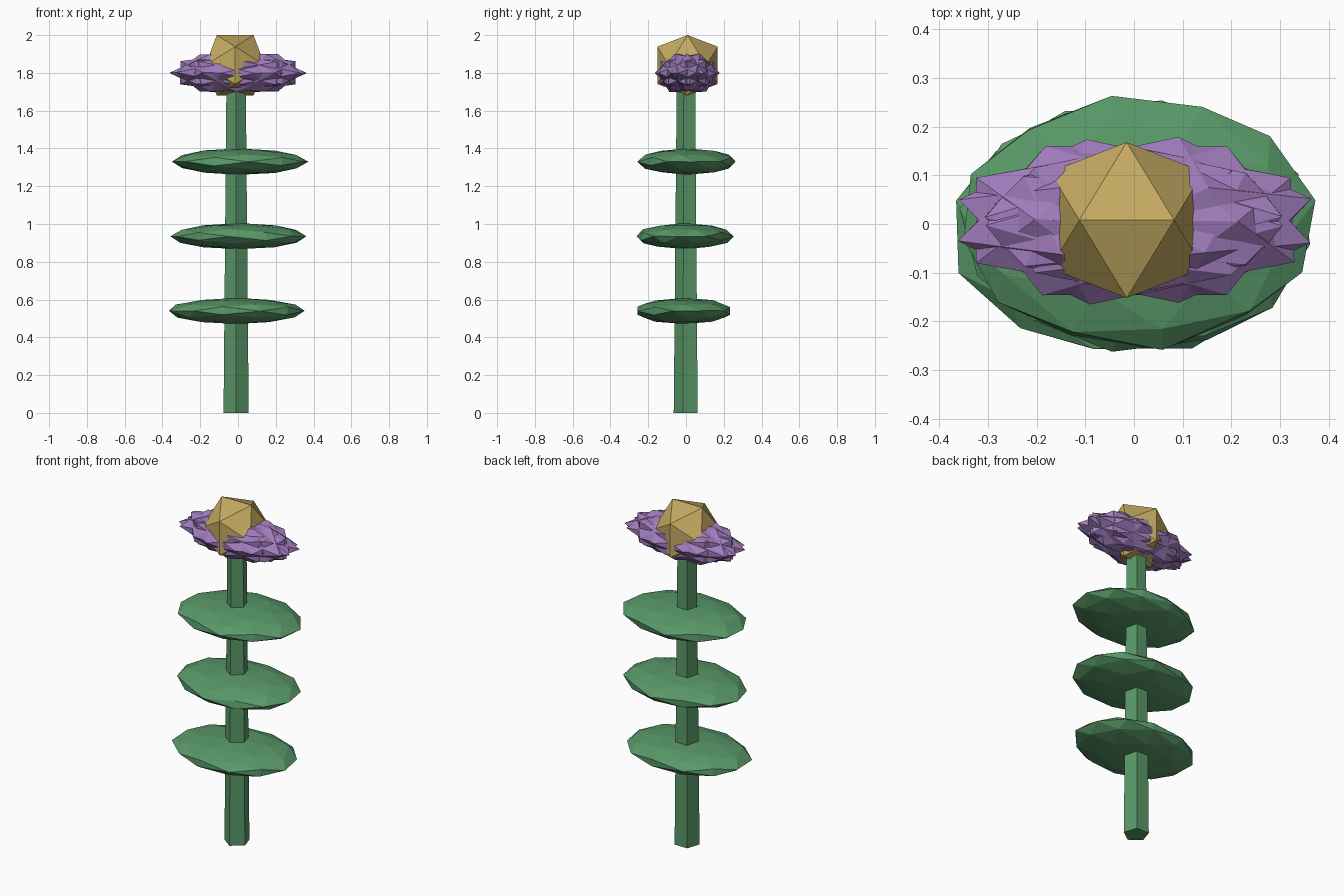
import bpy, bmesh, random
from math import sin, cos, pi, radians, sqrt
from mathutils import Vector, Matrix

if "Cube" in bpy.data.objects:
    bpy.data.objects.remove(bpy.data.objects["Cube"])

random.seed(4)
PHI = (1 + sqrt(5)) / 2


def material(name, rgb):
    m = bpy.data.materials.new(name)
    m.diffuse_color = (*rgb, 1)
    m.use_nodes = True
    m.node_tree.nodes["Principled BSDF"].inputs["Base Color"].default_value = m.diffuse_color
    return m


GREEN = material("leaf_green", (0.10, 0.32, 0.14))
PURPLE = material("petal_purple", (0.35, 0.20, 0.50))
GOLD = material("gold", (0.55, 0.40, 0.12))


def finish(bm, name, mat):
    bmesh.ops.recalc_face_normals(bm, faces=bm.faces)
    me = bpy.data.meshes.new(name)
    bm.to_mesh(me)
    bm.free()
    me.materials.append(mat)
    ob = bpy.data.objects.new(name, me)
    bpy.context.collection.objects.link(ob)


def icosa(bm, matrix, detail=0, jitter=0.0):
    """Icosahedron with an edge on top, optionally split once, then transformed."""
    pts = []
    for s in (1, -1):
        for t in (PHI, -PHI):
            pts += [Vector((s, 0, t)), Vector((0, t, s)), Vector((t, s, 0))]
    if detail:
        pts += [(p + q) / 2 for i, p in enumerate(pts) for q in pts[:i]
                if (p - q).length < 2.1]
    verts = [bm.verts.new(p.normalized()) for p in pts]
    bmesh.ops.convex_hull(bm, input=verts)
    for v in verts:
        d = Vector([random.uniform(-jitter, jitter) for _ in range(3)])
        v.co = matrix @ (v.co + d)


def place(center, scale, angle=0.0, offset=0.0):
    return (Matrix.Translation(center) @ Matrix.Diagonal((*scale, 1))
            @ Matrix.Rotation(radians(angle), 4, 'Z')
            @ Matrix.Translation((offset, 0, 0)))


# Five-sided tapering stem
bm = bmesh.new()
rings = []
for z, r in ((0, 0.070), (1.74, 0.054)):
    rings.append([bm.verts.new((-0.010 + r * cos(-pi / 2 + k * 2 * pi / 5),
                                0.005 + r * sin(-pi / 2 + k * 2 * pi / 5), z))
                  for k in range(5)])
for k in range(5):
    j = (k + 1) % 5
    bm.faces.new((rings[0][k], rings[0][j], rings[1][j], rings[1][k]))
bm.faces.new(rings[0])
bm.faces.new(rings[1])
finish(bm, "stem", GREEN)

# Three flattened faceted leaves
leaves = ((0.54, -0.012, -0.010, 20), (0.935, 0.006, -0.006, -8), (1.33, 0.006, 0.006, 9))
for i, (z, x, y, angle) in enumerate(leaves):
    bm = bmesh.new()
    icosa(bm, place((x, y, z), (0.365, 0.262, 0.069), angle), 1, 0.02)
    finish(bm, f"leaf_{i + 1}", GREEN)

# Eight overlapping petals turned about the stem inside a squashed envelope
for i in range(8):
    bm = bmesh.new()
    icosa(bm, place((0, 0.007, 1.80), (0.355, 0.168, 0.117), i * 45, 0.06), 0, 0.02)
    finish(bm, f"petal_{i + 1}", PURPLE)

# Gold flower centre
bm = bmesh.new()
icosa(bm, place((-0.015, 0.008, 1.84), (0.185, 0.188, 0.188)))
finish(bm, "flower_centre", GOLD)
